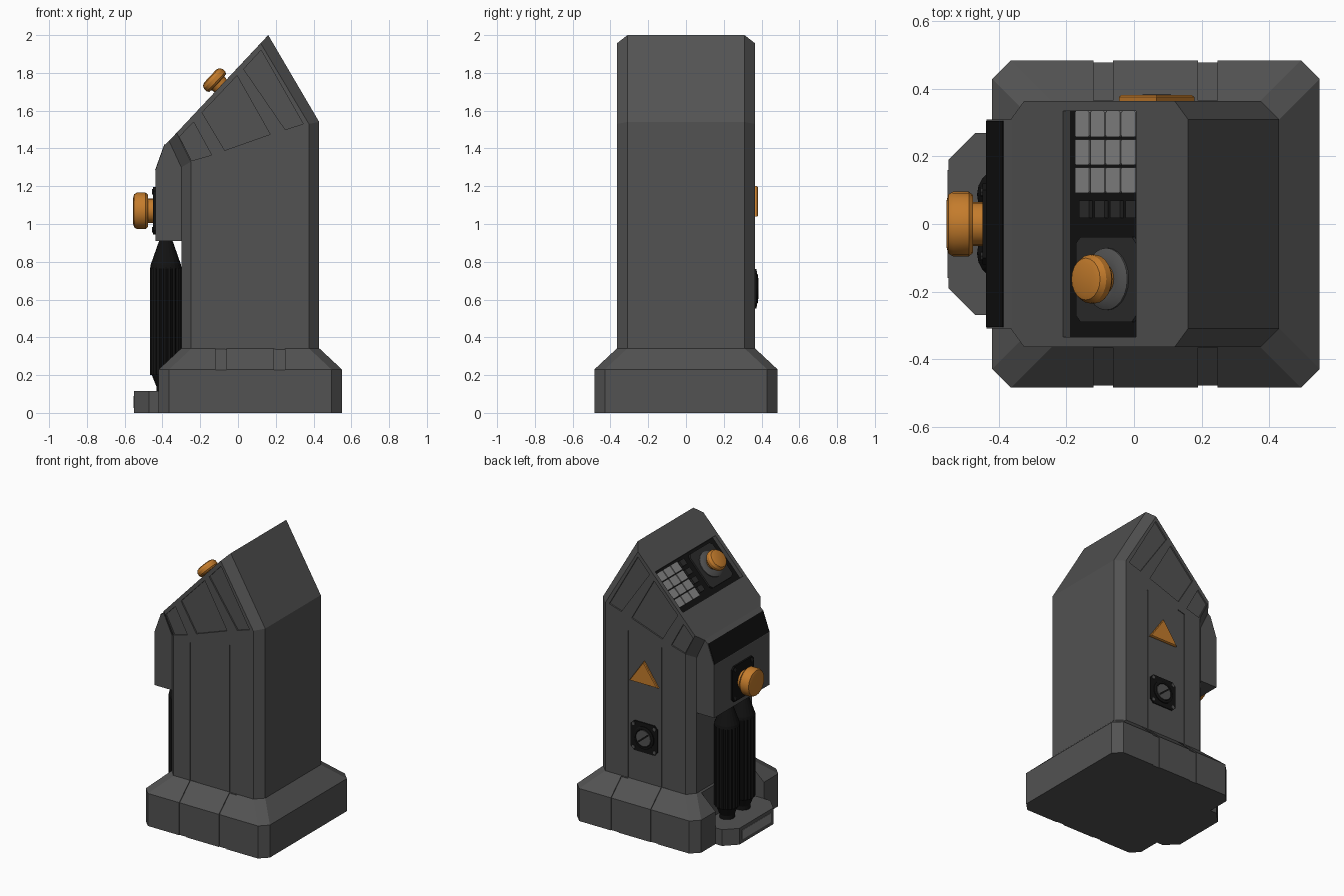
import bpy, bmesh, math
from mathutils import Matrix, Vector

if "Cube" in bpy.data.objects:
    bpy.data.objects.remove(bpy.data.objects["Cube"])

def mat(name, c):
    m = bpy.data.materials.new(name)
    m.diffuse_color = (*c, 1)
    m.use_nodes = True
    m.node_tree.nodes["Principled BSDF"].inputs["Base Color"].default_value = m.diffuse_color
    return m

GREY = mat("dark_grey", (0.085, 0.085, 0.085))
BLACK = mat("black", (0.006, 0.006, 0.006))
CHAR = mat("charcoal", (0.025, 0.025, 0.025))
KEY = mat("key_grey", (0.24, 0.24, 0.24))
ORANGE = mat("orange", (0.55, 0.2, 0.025))
I = Matrix.Identity(4)

def loft(name, rings, m=GREY, M=I):
    """Closed solid through rings with equal point counts."""
    bm = bmesh.new()
    vs = [[bm.verts.new(M @ Vector(p)) for p in r] for r in rings]
    n = len(rings[0])
    for a, b in zip(vs, vs[1:]):
        for i in range(n):
            j = (i + 1) % n
            bm.faces.new((a[i], a[j], b[j], b[i]))
    bm.faces.new(vs[0][::-1])
    bm.faces.new(vs[-1])
    bmesh.ops.recalc_face_normals(bm, faces=bm.faces)
    me = bpy.data.meshes.new(name)
    bm.to_mesh(me)
    bm.free()
    ob = bpy.data.objects.new(name, me)
    bpy.context.collection.objects.link(ob)
    me.materials.append(m)
    return ob

def prism(name, prof, y0, y1, m=GREY):
    return loft(name, [[(x, y, z) for x, z in prof] for y in (y0, y1)], m)

def octo(x0, x1, y, c, z, cy=None):
    """Chamfered rectangle at height z."""
    cy = c if cy is None else cy
    return [(x0 + c, -y, z), (x1 - c, -y, z), (x1, -y + cy, z), (x1, y - cy, z),
            (x1 - c, y, z), (x0 + c, y, z), (x0, y - cy, z), (x0, -y + cy, z)]

def slab(name, M, x0, x1, y0, y1, z0, z1, m, c=0.0):
    """Plate in a local frame, with corner chamfer c."""
    cx, cy = (x0 + x1) / 2, (y0 + y1) / 2
    h, w = (x1 - x0) / 2, (y1 - y0) / 2
    def ring(z):
        if not c:
            return [(x0, y0, z), (x1, y0, z), (x1, y1, z), (x0, y1, z)]
        return [(cx + x, cy + y, zz) for x, y, zz in octo(-h, h, w, c, z)]
    return loft(name, [ring(z0), ring(z1)], m, M)

def lathe(name, prof, M, m, n=20, rib=0.0):
    rings = []
    for r, z in prof:
        rings.append([((r - rib * (i % 2)) * math.cos(i * math.tau / n),
                       (r - rib * (i % 2)) * math.sin(i * math.tau / n), z) for i in range(n)])
    return loft(name, rings, m, M)

def cut(ob, cutter):
    mod = ob.modifiers.new("cut", 'BOOLEAN')
    mod.operation, mod.solver, mod.object = 'DIFFERENCE', 'EXACT', cutter
    bpy.context.view_layer.objects.active = ob
    bpy.ops.object.modifier_apply(modifier="cut")
    bpy.data.objects.remove(cutter)

def smooth(ob):
    bpy.ops.object.select_all(action='DESELECT')
    ob.select_set(True)
    bpy.context.view_layer.objects.active = ob
    bpy.ops.object.shade_smooth_by_angle(angle=math.radians(30))

def box_xz(x0, x1, z0, z1):
    return [(x0, z0), (x1, z0), (x1, z1), (x0, z1)]

# Tower body: side profile with narrower flanks giving chamfered edges
inner = [(-.30, .32), (-.30, 1.30), (-.365, 1.44), (.16, 2.0), (.43, 1.54), (.43, .32)]
outer = [(-.25, .32), (-.25, 1.33), (-.325, 1.483), (.12, 1.957), (.375, 1.53), (.375, .32)]
body = loft("tower_body", [[(x, y, z) for x, z in p] for y, p in
                           ((-.365, outer), (-.31, inner), (.31, inner), (.365, outer))])

# Frame lying on the sloped control face
slope = math.atan2(.56, .525)
S = Matrix.Translation((-.10, 0, 1.44 + .265 * .56 / .525)) @ Matrix.Rotation(-slope, 4, 'Y')
cut(body, slab("panel_cutter", S, -.161, .154, -.335, .335, -.035, .1, BLACK))

# Recessed flank panels and seam grooves
flank = [[(-.31, 1.462), (-.245, 1.335), (-.14, 1.365), (-.235, 1.54)],
         [(-.19, 1.59), (-.07, 1.39), (.17, 1.475), (-.005, 1.785)],
         [(.03, 1.82), (.25, 1.50), (.345, 1.53), (.122, 1.92)],
         [(-.12, .30), (-.065, .30), (-.065, 1.33), (-.12, 1.315)],
         box_xz(.19, .198, .30, 1.38)]
for i, p in enumerate(flank):
    d = .010 if i < 3 else .005
    for s in (-1, 1):
        cut(body, prism("flank_cutter", p, s * (.365 - d), s * .4))

# Base skirt with seams and a notch for the hoses
base = loft("base_skirt", [octo(-.42, .55, .485, .055, 0), octo(-.42, .55, .485, .055, .23),
                           octo(-.30, .43, .365, .055, .342)])
cut(base, prism("notch_cutter", box_xz(-.6, -.31, .115, .5), -.27, .27))
for x in (-.12, .19):
    for s in (-1, 1):
        d = .006
        yz = [(.485 - d, -.1), (.6, -.1), (.6, .23), (.48, .35), (.365 - d, .34), (.485 - d, .23 - d / 2)]
        cut(base, loft("seam_cutter", [[(xx, s * y, z) for y, z in yz] for xx in (x, x + .058)]))

# Front foot
loft("foot_plate", [[(-.41, -.27, z), (-.41, .27, z), (-.47, .27, z), (-.55, .19, z),
                     (-.55, -.19, z), (-.47, -.27, z)] for z in (0, .115)])
slab("foot_front_inset", Matrix.Translation((-.55, 0, 0)), -.002, .002, -.16, .16, .025, .09, KEY)

# Console housing and its black display strip
prism("console_housing", [(-.29, .91), (-.437, .91), (-.437, 1.28), (-.387, 1.42),
                          (-.36, 1.445), (-.29, 1.45)], -.31, .31)
prism("display_strip", [(-.439, 1.285), (-.390, 1.422), (-.375, 1.41), (-.425, 1.28)], -.305, .305, BLACK)

# Ribbed hoses
for s in (-1, 1):
    T = Matrix.Translation((-.382, s * .087, 0))
    lathe("hose_ribbed", [(.083, .20), (.083, .77)], T, BLACK, 40, .008)
    lathe("hose_ends", [(.05, .11), (.05, .14), (.074, .20), (.074, .77), (.036, .905), (.036, .93)],
          T, BLACK, 20)
    lathe("hose_shoulder", [(.083, .765), (.08, .785), (.036, .91)], T, BLACK, 20)

# Console knob with screwed plate
K = Matrix.Translation((-.437, 0, 1.07)) @ Matrix.Rotation(-math.pi / 2, 4, 'Y')
slab("knob_plate", K, -.125, .125, -.12, .12, -.005, .012, BLACK, .02)
for a in (-1, 1):
    for b in (-1, 1):
        lathe("plate_screw", [(.014, 0), (.014, .018)], K @ Matrix.Translation((a * .1, b * .095, 0)), CHAR, 8)
smooth(lathe("console_knob", [(.065, 0), (.065, .04), (.085, .04), (.096, .052), (.096, .098),
                              (.088, .113), (.07, .118)], K, ORANGE))

# Control panel floor, keypad, small buttons
slab("panel_floor", S, -.161, .154, -.335, .335, -.045, -.030, BLACK)
for i in range(4):
    u = -.123 + i * .067
    for j in range(3):
        y = .092 + j * .083
        slab("keypad_key", S, u, u + .062, y, y + .076, -.03, -.012, KEY, .004)
    slab("small_button", S, u + .015, u + .057, .018, .07, -.03, -.016, CHAR)

# Emergency button on its plate
slab("button_plate", S, -.125, .137, -.29, -.038, -.03, -.018, CHAR, .02)
B = S @ Matrix.Translation((.012, -.163, 0))
smooth(lathe("button_collar", [(.092, -.02), (.092, -.012), (.07, .0), (.05, .0)], B, GREY, 24))
smooth(lathe("button_cap", [(.045, -.01), (.05, .02), (.064, .022), (.072, .032), (.072, .054),
                            (.062, .07), (.045, .076)], B, ORANGE))

# Warning triangle on the back flank
loft("warning_triangle", [[(.067 + k * x, y, 1.09 + k * z) for x, z in ((-.112, -.05), (.112, -.05), (0, .11))]
                          for y, k in ((.355, 1), (.376, 1), (.382, .93))], ORANGE)

# Socket on the back flank
P = Matrix.Translation((.067, .36, .658)) @ Matrix.Rotation(-math.pi / 2, 4, 'X')
slab("socket_plate", P, -.105, .105, -.105, .105, -.005, .012, BLACK, .025)
smooth(lathe("socket_ring", [(.078, 0), (.078, .018), (.072, .022), (.06, .022), (.058, .014)], P, BLACK, 24))
lathe("socket_face", [(.056, 0), (.056, .0225)], P, GREY, 24)
slab("socket_slot", P @ Matrix.Rotation(math.radians(40), 4, 'Z'), -.05, .05, -.006, .006, .01, .024, BLACK)
for a in (-1, 1):
    for b in (-1, 1):
        lathe("socket_screw", [(.012, 0), (.012, .016)], P @ Matrix.Translation((a * .082, b * .082, 0)), GREY, 8)
